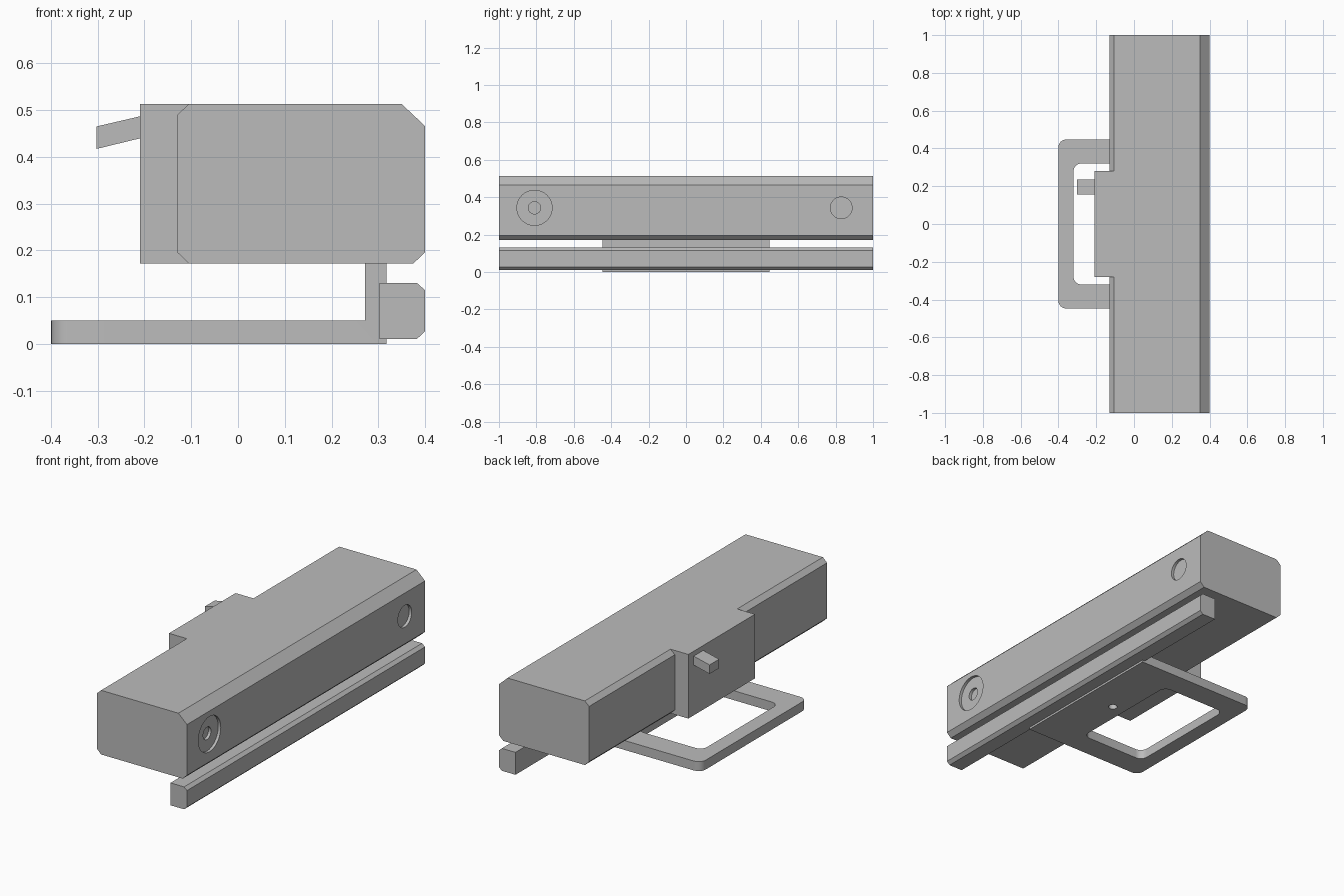
import bpy, bmesh, math
from mathutils import Matrix

cube = bpy.data.objects.get("Cube")
if cube:
    bpy.data.objects.remove(cube, do_unlink=True)

grey = bpy.data.materials.new("plain grey")
grey.use_nodes = True
grey.diffuse_color = (0.5, 0.5, 0.5, 1)
grey.node_tree.nodes["Principled BSDF"].inputs["Base Color"].default_value = (0.5, 0.5, 0.5, 1)


def prism(name, profile, y0, y1, round_at=(), radius=0.04):
    """Extrude an (x, z) outline along y; round upright edges at the given x values."""
    bm = bmesh.new()
    face = bm.faces.new([bm.verts.new((x, y0, z)) for x, z in profile])
    grown = bmesh.ops.extrude_face_region(bm, geom=[face])["geom"]
    bmesh.ops.translate(bm, vec=(0, y1 - y0, 0),
                        verts=[g for g in grown if isinstance(g, bmesh.types.BMVert)])
    upright = [e for e in bm.edges
               if abs(e.verts[0].co.z - e.verts[1].co.z) > 0.01
               and all(any(abs(v.co.x - x) < 1e-4 for x in round_at) for v in e.verts)]
    if upright:
        bmesh.ops.bevel(bm, geom=upright, offset=radius, segments=6,
                        profile=0.5, affect='EDGES')
    return finish(name, bm)


def rod(name, radius, length, centre, rotation):
    bm = bmesh.new()
    bmesh.ops.create_cone(bm, cap_ends=True, segments=32, radius1=radius, radius2=radius,
                          depth=length, matrix=Matrix.Translation(centre) @ rotation)
    return finish(name, bm)


def finish(name, bm):
    bmesh.ops.recalc_face_normals(bm, faces=bm.faces[:])
    mesh = bpy.data.meshes.new(name)
    bm.to_mesh(mesh)
    bm.free()
    mesh.materials.append(grey)
    obj = bpy.data.objects.new(name, mesh)
    bpy.context.collection.objects.link(obj)
    return obj


def cut(obj, cutter):
    cutter.hide_render = True
    mod = obj.modifiers.new("cut", 'BOOLEAN')
    mod.operation, mod.solver, mod.object = 'DIFFERENCE', 'EXACT', cutter
    bpy.context.view_layer.update()
    result = bpy.data.meshes.new_from_object(obj.evaluated_get(bpy.context.evaluated_depsgraph_get()))
    obj.modifiers.clear()
    obj.data = result
    bpy.data.objects.remove(cutter, do_unlink=True)


def box(x0, x1, z0, z1):
    return [(x0, z0), (x1, z0), (x1, z1), (x0, z1)]


# Long chamfered housing
TOP, BOTTOM = 0.513, 0.172
housing = prism("housing", [(-0.105, BOTTOM), (0.375, BOTTOM), (0.4, 0.196), (0.4, 0.466),
                            (0.35, TOP), (-0.105, TOP), (-0.13, 0.49), (-0.13, 0.196)], -1, 1)

# Shallow round recesses in the long face, one with a lens hole
along_x = Matrix.Rotation(math.pi / 2, 4, 'Y')
for radius, depth, y in ((0.094, 0.015, -0.81), (0.033, 0.03, -0.81), (0.058, 0.015, 0.83)):
    cut(housing, rod("recess_cutter", radius, 2 * depth, (0.4, y, 0.343), along_x))

# Block and slanted lever on the opposite side
prism("rear_block", box(-0.21, -0.105, BOTTOM, TOP), -0.28, 0.28)
prism("lever", [(-0.303, 0.417), (-0.2, 0.442), (-0.2, 0.489), (-0.303, 0.465)], 0.155, 0.235)

# L-shaped bracket with a rounded opening and a screw hole
bracket = prism("bracket", [(-0.4, 0), (0.318, 0), (0.318, BOTTOM), (0.272, BOTTOM),
                            (0.272, 0.05), (-0.4, 0.05)], -0.447, 0.447, round_at=(-0.4,))
cut(bracket, prism("opening_cutter", box(-0.32, 0.065, -0.1, 0.1), -0.32, 0.32,
                   round_at=(-0.32, 0.065)))
cut(bracket, rod("screw_cutter", 0.022, 0.2, (0.14, 0, 0), Matrix.Identity(4)))

# Lower clamp bar
prism("clamp_bar", [(0.303, 0.011), (0.383, 0.011), (0.4, 0.027), (0.4, 0.115),
                    (0.383, 0.13), (0.303, 0.13)], -1, 1)

# Smooth the curved walls while keeping hard edges
bpy.ops.object.select_all(action='DESELECT')
for obj in (housing, bracket):
    obj.select_set(True)
bpy.context.view_layer.objects.active = housing
bpy.ops.object.shade_smooth_by_angle(angle=math.radians(30))
